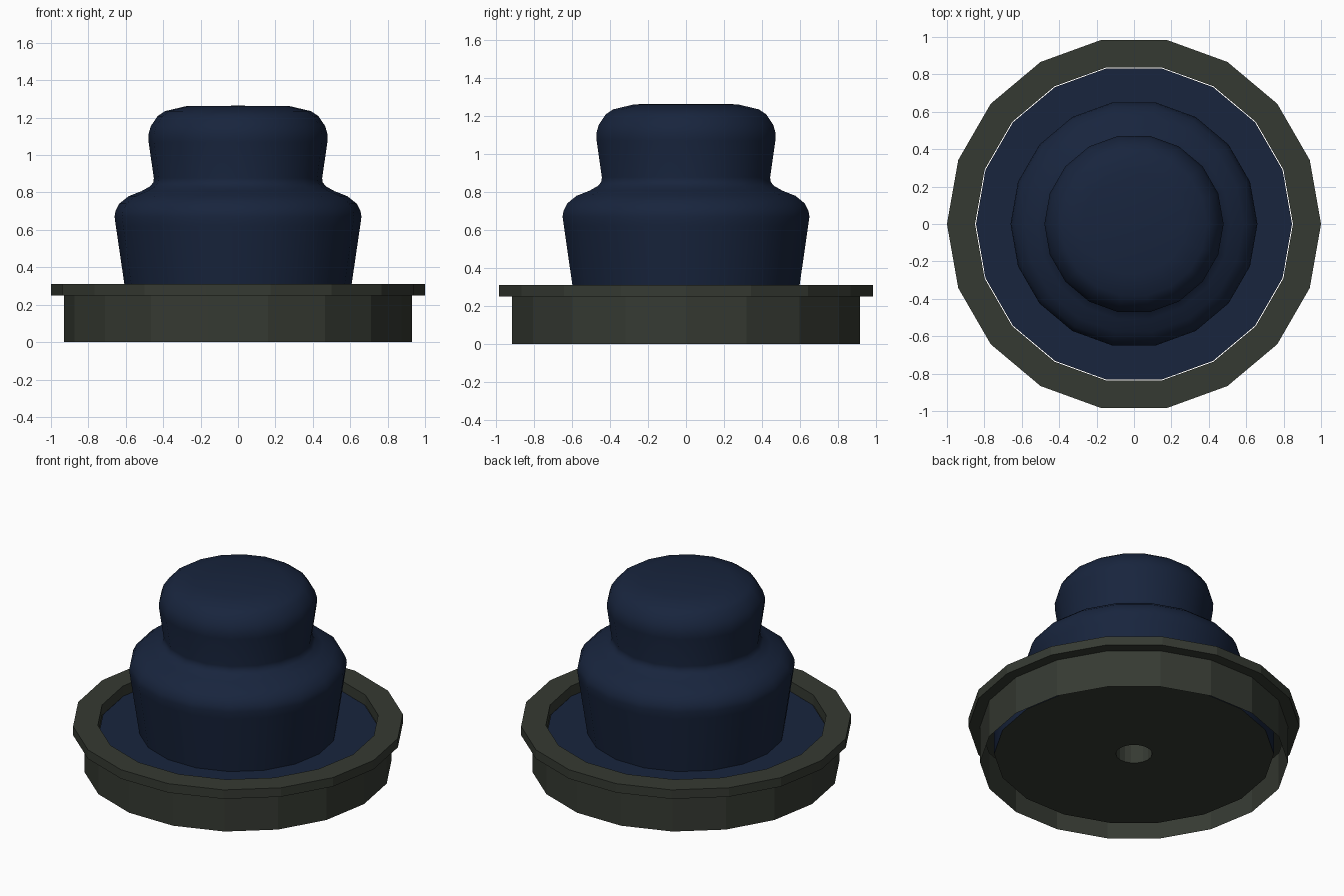
import bpy, bmesh
from math import cos, sin, pi, radians

if "Cube" in bpy.data.objects:
    bpy.data.objects.remove(bpy.data.objects["Cube"])

SIDES = 18


def material(name, rgb):
    m = bpy.data.materials.new(name)
    m.diffuse_color = (*rgb, 1)
    m.use_nodes = True
    m.node_tree.nodes["Principled BSDF"].inputs["Base Color"].default_value = m.diffuse_color
    return m


def lathe(name, profile, mat, smooth_angle=None):
    """Revolve (radius, z) points around z; radius 0 closes to a single point."""
    bm = bmesh.new()
    rings = []
    for r, z in profile:
        n = SIDES if r > 0 else 1
        rings.append([bm.verts.new((r * cos(2 * pi * i / SIDES),
                                    r * sin(2 * pi * i / SIDES), z)) for i in range(n)])
    for a, b in zip(rings, rings[1:]):
        for i in range(SIDES):
            j = (i + 1) % SIDES
            if len(b) == 1:
                bm.faces.new((a[i], a[j], b[0]))
            else:
                bm.faces.new((a[i], a[j], b[j], b[i]))
    me = bpy.data.meshes.new(name)
    bm.to_mesh(me)
    bm.free()
    ob = bpy.data.objects.new(name, me)
    bpy.context.collection.objects.link(ob)
    me.materials.append(mat)
    if smooth_angle:
        bpy.ops.object.select_all(action='DESELECT')
        bpy.context.view_layer.objects.active = ob
        ob.select_set(True)
        bpy.ops.object.shade_smooth_by_angle(angle=radians(smooth_angle))
    return ob


olive = material("olive", (0.036, 0.042, 0.032))
navy = material("navy", (0.009, 0.018, 0.047))

# Thin outer skirt with flanged rim and inner lip
lathe("rim_skirt", [(0.93, 0), (0.93, 0.25), (1, 0.25), (1, 0.31),
                    (0.85, 0.31), (0.85, 0.24)], olive)

# Raised bottom plate with a central socket
lathe("bottom_plate", [(0, 0.24), (0.11, 0.24), (0.11, 0.06), (0.845, 0.06)][::-1], olive)

# Stepped bulging knob with its recessed floor and hidden side wall
lathe("knob_body", [
    (0.845, 0.06), (0.845, 0.245), (0.598, 0.245), (0.653, 0.62),
    (0.66, 0.67), (0.655, 0.70), (0.635, 0.74), (0.585, 0.78), (0.516, 0.807),
    (0.468, 0.834), (0.452, 0.856), (0.45, 0.877), (0.478, 1.07), (0.479, 1.11),
    (0.466, 1.155), (0.43, 1.208), (0.39, 1.235), (0.275, 1.262), (0, 1.264)],
    navy, 40)
